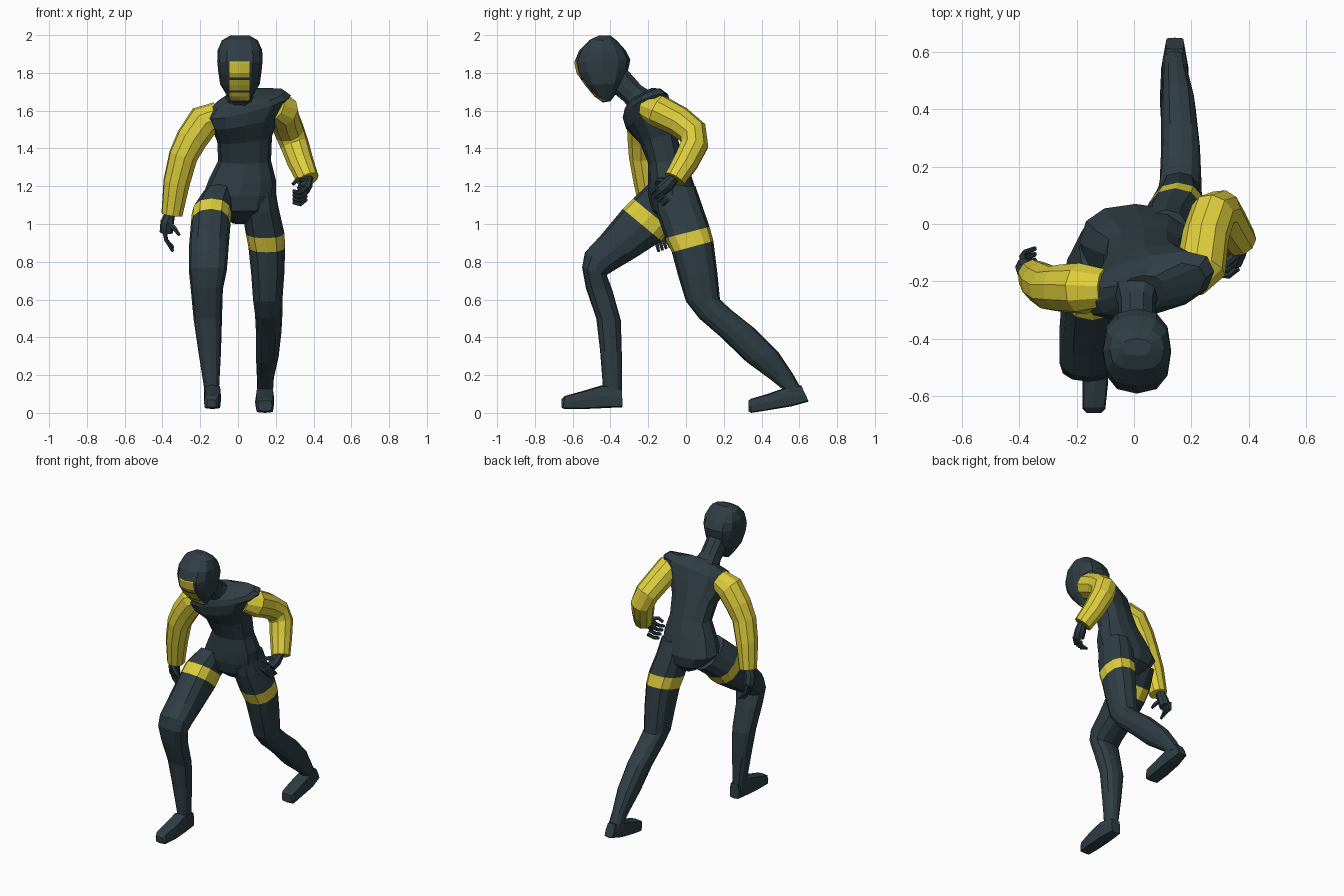
import bpy, bmesh, math
from mathutils import Vector


def material(name, rgb):
    m = bpy.data.materials.new(name)
    m.diffuse_color = (*rgb, 1)
    return m


DARK = material("dark slate", (0.028, 0.047, 0.056))
YELLOW = material("yellow", (0.73, 0.62, 0.045))


def skin(name, rings, mats, band=None):
    """Bridge rings of points into a capped flat-shaded body; one row may take the second colour."""
    bm = bmesh.new()
    vs = [[bm.verts.new(p) for p in r] for r in rings]
    n = len(vs[0])
    for i in range(len(vs) - 1):
        for j in range(n):
            k = (j + 1) % n
            f = bm.faces.new((vs[i][j], vs[i][k], vs[i + 1][k], vs[i + 1][j]))
            f.material_index = 1 if i == band else 0
    bm.faces.new(vs[0])
    bm.faces.new(vs[-1])
    bmesh.ops.recalc_face_normals(bm, faces=bm.faces)
    me = bpy.data.meshes.new(name)
    bm.to_mesh(me)
    bm.free()
    for m in mats:
        me.materials.append(m)
    ob = bpy.data.objects.new(name, me)
    bpy.context.collection.objects.link(ob)
    return ob


def loft(name, rows, n=12, power=0.85, mats=(DARK, YELLOW), band=None):
    """Rows: front y, z, back y, z, x min, x max and optional (shift in y, shift in z) per unit of x."""
    rings = []
    for fy, fz, by, bz, x0, x1, *tilt in rows:
        ty, tz = tilt or (0, 0)
        mid = Vector(((x0 + x1) / 2, (fy + by) / 2, (fz + bz) / 2))
        half = Vector((0, (by - fy) / 2, (bz - fz) / 2))
        side = Vector((1, ty, tz)) * (x1 - x0) / 2
        ring = []
        for j in range(n):
            a = math.tau * j / n
            c, s = round(math.cos(a), 6), round(math.sin(a), 6)
            c = math.copysign(abs(c) ** power, c)
            s = math.copysign(abs(s) ** power, s)
            ring.append(mid + side * c + half * s)
        rings.append(ring)
    return skin(name, rings, mats, band)


def tube(name, pts, mat, n=10):
    """Points: x, y, z, radius."""
    P = [Vector(p[:3]) for p in pts]
    u = (P[1] - P[0]).orthogonal()
    rings = []
    for i, p in enumerate(P):
        t = (P[min(i + 1, len(P) - 1)] - P[max(i - 1, 0)]).normalized()
        u = (u - t * u.dot(t)).normalized()
        v = t.cross(u)
        rings.append([p + (u * math.cos(math.tau * j / n) + v * math.sin(math.tau * j / n)) * pts[i][3]
                      for j in range(n)])
    return skin(name, rings, (mat,))


# torso, leaning forward with twisted shoulders
loft("torso", [
    (-0.10, 1.01, -0.01, 1.00, -0.03, 0.06),
    (-0.18, 1.07, 0.06, 1.06, -0.14, 0.16),
    (-0.20, 1.15, 0.07, 1.13, -0.19, 0.20),
    (-0.20, 1.22, 0.03, 1.25, -0.155, 0.20),
    (-0.20, 1.32, -0.01, 1.35, -0.105, 0.175),
    (-0.245, 1.43, -0.05, 1.47, -0.11, 0.18, 0.1, 0.1),
    (-0.31, 1.52, -0.08, 1.57, -0.14, 0.22, 0.2, 0.2),
    (-0.32, 1.59, -0.11, 1.66, -0.17, 0.28, 0.22, 0.25),
    (-0.31, 1.63, -0.15, 1.70, -0.13, 0.25, 0.22, 0.2),
    (-0.30, 1.65, -0.18, 1.72, -0.05, 0.11, 0.1, 0.1)])

# neck
loft("neck", [
    (-0.30, 1.61, -0.18, 1.70, -0.07, 0.09),
    (-0.335, 1.65, -0.235, 1.735, -0.055, 0.075),
    (-0.42, 1.72, -0.31, 1.82, -0.055, 0.075)], 10)

# hooded head
head = loft("head", [
    (-0.44, 1.643, -0.40, 1.65, -0.035, 0.055),
    (-0.485, 1.675, -0.37, 1.69, -0.06, 0.08),
    (-0.535, 1.735, -0.335, 1.745, -0.095, 0.115),
    (-0.58, 1.80, -0.305, 1.82, -0.105, 0.125),
    (-0.592, 1.855, -0.295, 1.87, -0.11, 0.13),
    (-0.565, 1.92, -0.32, 1.92, -0.108, 0.128),
    (-0.51, 1.975, -0.365, 1.97, -0.085, 0.105),
    (-0.46, 1.998, -0.40, 1.998, -0.04, 0.06)], 12, 0.8)

# yellow face panels: cut the head and colour the front faces between the cuts
panels = [(1.775, 1.86), (1.707, 1.763), (1.655, 1.697)]
bm = bmesh.new()
bm.from_mesh(head.data)
cuts = [((x, 0, 0), (1, 0, 0)) for x in (-0.045, 0.06)]
cuts += [((0, 0, z), (0, 0, 1)) for p in panels for z in p]
for co, no in cuts:
    bmesh.ops.bisect_plane(bm, geom=bm.verts[:] + bm.edges[:] + bm.faces[:], plane_co=co, plane_no=no)
for f in bm.faces:
    c = f.calc_center_median()
    if c.y < -0.42 and -0.045 < c.x < 0.06 and any(a < c.z < b for a, b in panels):
        f.material_index = 1
bm.to_mesh(head.data)
bm.free()

# forward leg with thigh band
loft("front_leg", [
    (-0.20, 1.21, 0.03, 1.06, -0.19, -0.02),
    (-0.28, 1.135, -0.08, 0.97, -0.245, -0.035),
    (-0.335, 1.08, -0.13, 0.91, -0.25, -0.04),
    (-0.46, 0.93, -0.27, 0.82, -0.26, -0.05),
    (-0.535, 0.85, -0.38, 0.755, -0.26, -0.055),
    (-0.55, 0.77, -0.42, 0.73, -0.26, -0.06),
    (-0.53, 0.66, -0.39, 0.65, -0.25, -0.08),
    (-0.475, 0.50, -0.345, 0.49, -0.235, -0.085),
    (-0.455, 0.33, -0.34, 0.32, -0.21, -0.09),
    (-0.44, 0.14, -0.34, 0.13, -0.18, -0.10),
    (-0.43, 0.06, -0.345, 0.06, -0.18, -0.10)], band=1)

# trailing leg with thigh band
loft("rear_leg", [
    (-0.17, 1.19, 0.05, 1.20, 0.03, 0.195),
    (-0.16, 1.07, 0.085, 1.10, 0.02, 0.215),
    (-0.11, 0.925, 0.125, 0.985, 0.04, 0.245),
    (-0.075, 0.85, 0.145, 0.91, 0.055, 0.25),
    (-0.04, 0.72, 0.165, 0.75, 0.07, 0.245),
    (0.00, 0.59, 0.18, 0.60, 0.08, 0.235),
    (0.07, 0.50, 0.24, 0.545, 0.09, 0.235),
    (0.18, 0.405, 0.36, 0.45, 0.095, 0.23),
    (0.32, 0.27, 0.49, 0.32, 0.095, 0.215),
    (0.45, 0.175, 0.57, 0.20, 0.10, 0.19),
    (0.53, 0.11, 0.62, 0.11, 0.10, 0.185)], band=2)

# boots, lofted heel to toe
loft("front_foot", [
    (-0.34, 0.13, -0.335, 0.03, -0.17, -0.10),
    (-0.44, 0.148, -0.44, 0.025, -0.18, -0.09),
    (-0.55, 0.115, -0.55, 0.02, -0.18, -0.09),
    (-0.64, 0.09, -0.65, 0.022, -0.18, -0.10),
    (-0.66, 0.07, -0.66, 0.03, -0.165, -0.115)], 8, 0.35)
loft("rear_foot", [
    (0.61, 0.145, 0.65, 0.06, 0.11, 0.175),
    (0.53, 0.135, 0.56, 0.035, 0.095, 0.19),
    (0.43, 0.10, 0.44, 0.015, 0.09, 0.19),
    (0.345, 0.075, 0.345, 0.0, 0.095, 0.19),
    (0.33, 0.065, 0.33, 0.01, 0.105, 0.18)], 8, 0.35)

# sleeves
tube("hanging_arm", [
    (-0.10, -0.225, 1.58, 0.07), (-0.18, -0.225, 1.545, 0.09), (-0.245, -0.225, 1.45, 0.085),
    (-0.29, -0.225, 1.36, 0.078), (-0.325, -0.205, 1.22, 0.072), (-0.35, -0.18, 1.05, 0.057)], YELLOW)
tube("bent_arm", [
    (0.19, -0.20, 1.62, 0.07), (0.235, -0.15, 1.60, 0.088), (0.25, -0.04, 1.545, 0.082),
    (0.275, 0.035, 1.485, 0.08), (0.30, 0.045, 1.42, 0.076), (0.33, 0.0, 1.33, 0.07),
    (0.37, -0.06, 1.235, 0.06)], YELLOW)

# hands: palm, thumb and four curled fingers each
tube("hanging_palm", [(-0.355, -0.175, 1.07, 0.025), (-0.375, -0.165, 1.01, 0.036),
                      (-0.38, -0.15, 0.955, 0.035)], DARK, 8)
tube("hanging_thumb", [(-0.37, -0.185, 1.01, 0.016), (-0.335, -0.195, 0.975, 0.013),
                       (-0.31, -0.19, 0.94, 0.009)], DARK, 6)
tube("bent_palm", [(0.37, -0.06, 1.25, 0.027), (0.36, -0.095, 1.21, 0.036),
                   (0.345, -0.13, 1.18, 0.035)], DARK, 8)
tube("bent_thumb", [(0.35, -0.11, 1.23, 0.016), (0.315, -0.145, 1.235, 0.013),
                    (0.29, -0.16, 1.21, 0.01)], DARK, 6)
for i in range(4):
    y = -0.175 + 0.02 * i
    tube(f"hanging_finger_{i + 1}", [(-0.39, y, 0.97, 0.012), (-0.38, y + 0.015, 0.915, 0.011),
                                     (-0.345, y + 0.03, 0.855 + 0.008 * i, 0.008)], DARK, 6)
    d = 0.02 * i
    tube(f"bent_finger_{i + 1}", [(0.36, -0.155 + d, 1.19 - d, 0.013), (0.33, -0.18 + d, 1.165 - d, 0.012),
                                  (0.29, -0.175 + d, 1.175 - d, 0.01)], DARK, 6)
